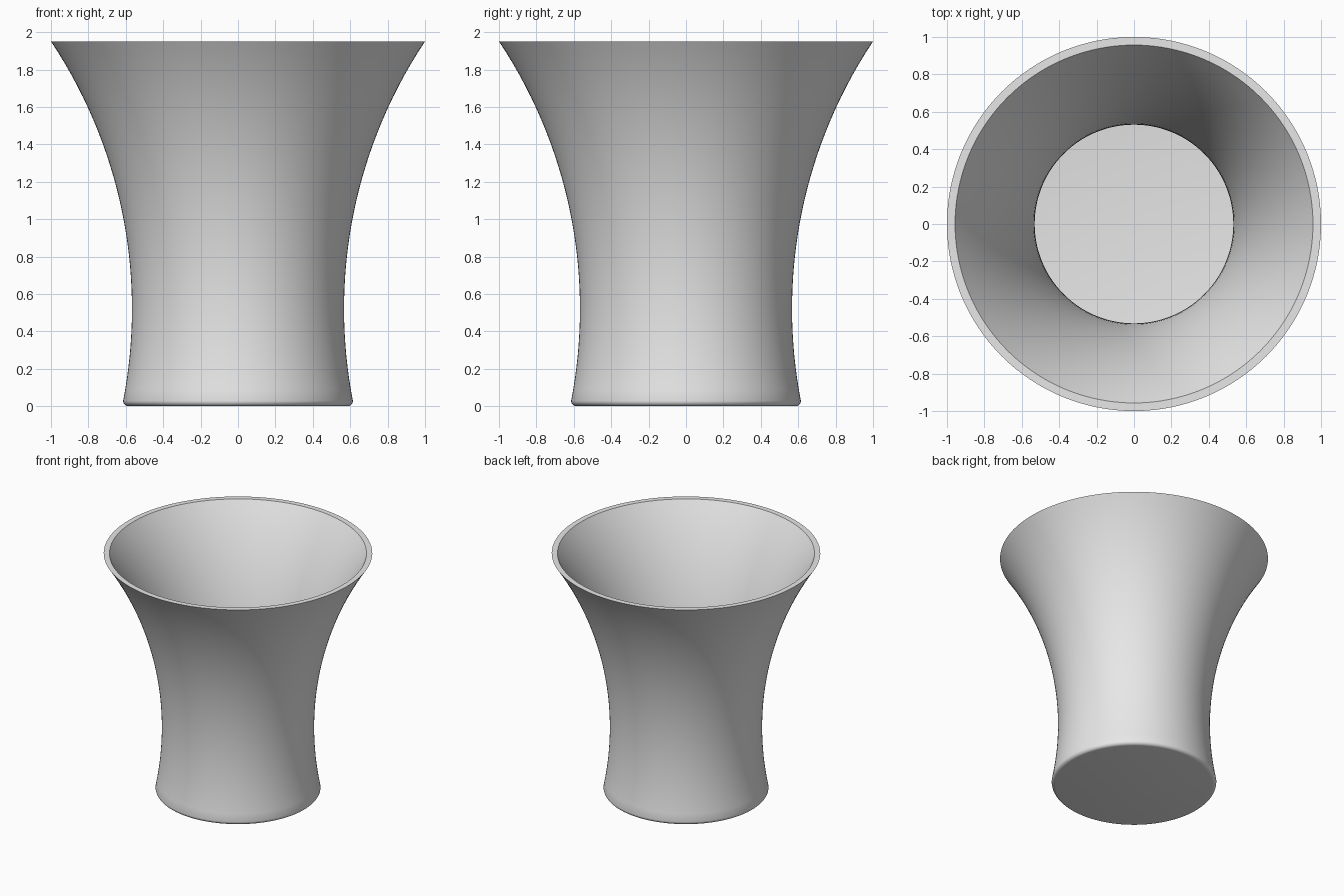
import bpy
import bmesh
import math
from mathutils import Vector

cube = bpy.data.objects.get("Cube")
if cube:
    bpy.data.objects.remove(cube, do_unlink=True)

SEGMENTS = 128
HEIGHT = 1.95
NECK_Z, NECK_R = 0.52, 0.567    # narrowest point of the wall
CURVE_R = 2.578                 # radius of the flaring wall arc
WALL = 0.036


def flare(z, offset=0.0):
    """Radius of the wall at height z, offset inwards by the thickness."""
    r = CURVE_R + offset
    return NECK_R + CURVE_R - math.sqrt(r * r - (z - NECK_Z) ** 2)


def wall(z0, z1, offset, steps=32):
    heights = [z0 + (z1 - z0) * i / steps for i in range(steps + 1)]
    return [(flare(z, offset), z) for z in heights]


def corner(r, z, size, steps=5):
    """Rounded corner from the flat base up to the wall."""
    angles = [math.pi / 2 * i / steps for i in range(steps)]
    return [(r - size + size * math.sin(a), z + size - size * math.cos(a))
            for a in angles]


# Closed section: base, rounded foot, outer wall, rim, inner wall, floor
foot, inner_foot = 0.028, 0.015
profile = [(0, 0)]
profile += corner(flare(foot), 0, foot)
profile += wall(foot, HEIGHT, 0)
inner_z = WALL + inner_foot
profile += wall(HEIGHT, inner_z, WALL)
profile += reversed(corner(flare(inner_z, WALL), WALL, inner_foot))
profile += [(0, WALL)]

# Spin the section into the cup
bm = bmesh.new()
verts = [bm.verts.new((r, 0, z)) for r, z in profile]
edges = [bm.edges.new(pair) for pair in zip(verts, verts[1:])]
bmesh.ops.spin(bm, geom=verts + edges, cent=Vector(), axis=(0, 0, 1),
               angle=math.tau, steps=SEGMENTS)
bmesh.ops.remove_doubles(bm, verts=bm.verts, dist=0.0005)
bmesh.ops.recalc_face_normals(bm, faces=bm.faces)
mesh = bpy.data.meshes.new("flared_cup")
bm.to_mesh(mesh)
bm.free()

cup = bpy.data.objects.new("flared_cup", mesh)
bpy.context.collection.objects.link(cup)

# Plain grey material
grey = bpy.data.materials.new("light_grey")
grey.use_nodes = True
colour = (0.8, 0.8, 0.8, 1)
grey.diffuse_color = colour
grey.node_tree.nodes["Principled BSDF"].inputs["Base Color"].default_value = colour
mesh.materials.append(grey)

# Smooth walls with a crisp rim
bpy.ops.object.select_all(action='DESELECT')
cup.select_set(True)
bpy.context.view_layer.objects.active = cup
bpy.ops.object.shade_smooth_by_angle(angle=math.radians(30))
